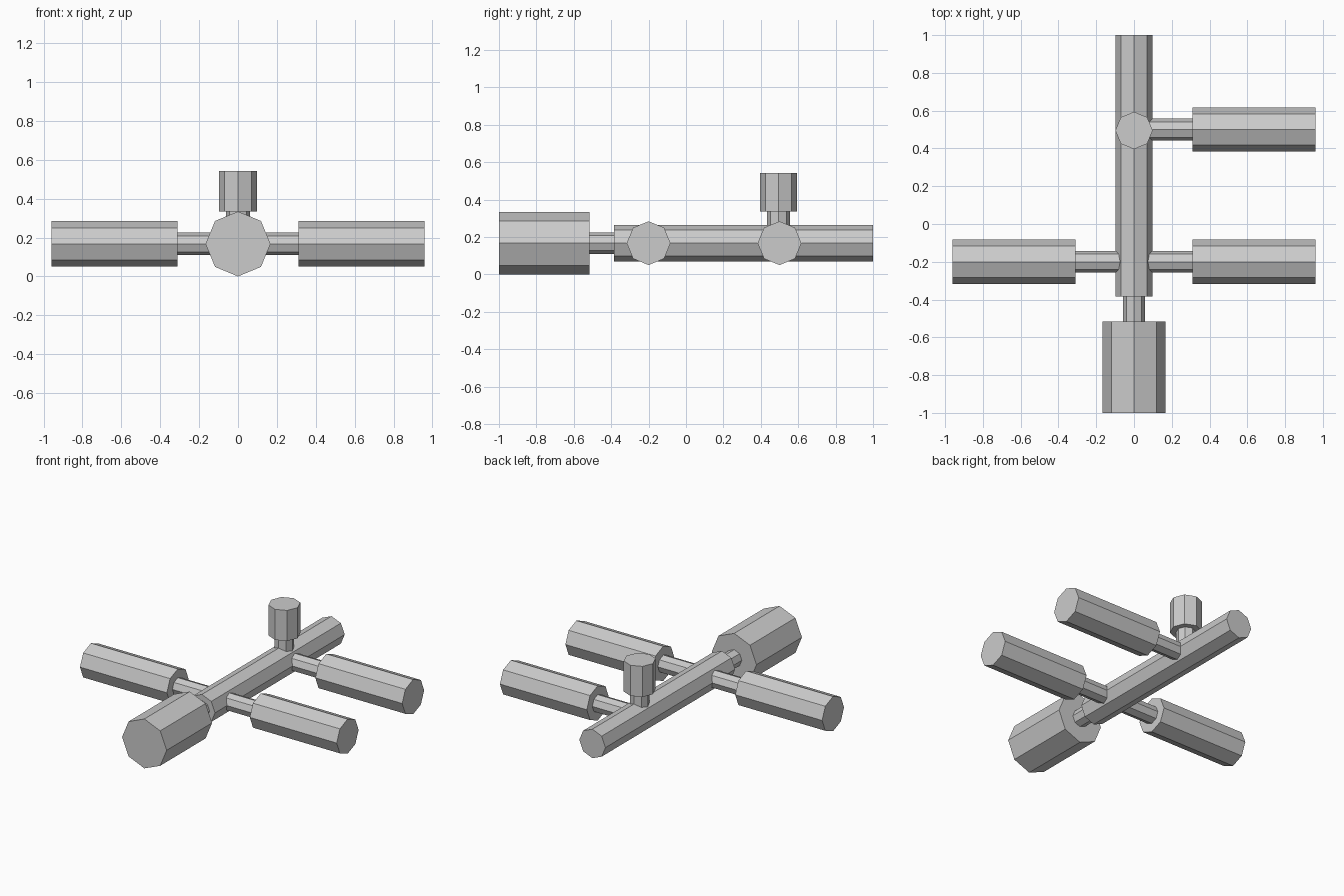
import bpy, bmesh
from math import cos, sin, pi
from mathutils import Vector

if "Cube" in bpy.data.objects:
    bpy.data.objects.remove(bpy.data.objects["Cube"])

SIDES = 8
AXIS_Z = 0.167          # height of the horizontal centre lines


def stepped_bar(name, origin, direction, profile):
    """Closed eight-sided turned bar; profile = (distance along axis, radius)."""
    d, o = Vector(direction), Vector(origin)
    u = Vector((0, 1, 0)) if abs(d.z) > 0.5 else Vector((0, 0, 1))
    v = d.cross(u)
    bm = bmesh.new()
    rings = []
    for dist, r in profile:
        rings.append([bm.verts.new(o + d * dist + (u * cos(a) + v * sin(a)) * r)
                      for a in (2 * pi * i / SIDES for i in range(SIDES))])
    for a, b in zip(rings, rings[1:]):
        for i in range(SIDES):
            j = (i + 1) % SIDES
            bm.faces.new((a[i], a[j], b[j], b[i]))
    bm.faces.new(rings[0])
    bm.faces.new(rings[-1])
    bmesh.ops.recalc_face_normals(bm, faces=bm.faces)
    mesh = bpy.data.meshes.new(name)
    bm.to_mesh(mesh)
    bm.free()
    obj = bpy.data.objects.new(name, mesh)
    bpy.context.collection.objects.link(obj)
    return obj


# Main shaft with narrow neck and thick front handle
stepped_bar("main_shaft", (0, 0, AXIS_Z), (0, -1, 0),
            [(-1.0, 0.098), (0.385, 0.098), (0.385, 0.057),
             (0.515, 0.057), (0.515, 0.167), (1.0, 0.167)])

# Side handles, each on a thin neck that starts inside the shaft
arm = [(0.0, 0.058), (0.31, 0.058), (0.31, 0.117), (0.96, 0.117)]
for name, side, y in (("front_left_handle", -1, -0.2),
                      ("front_right_handle", 1, -0.2),
                      ("rear_right_handle", 1, 0.5)):
    stepped_bar(name, (0, y, AXIS_Z), (side, 0, 0), arm)

# Upright knob on top of the shaft
stepped_bar("top_knob", (0, 0.495, AXIS_Z), (0, 0, 1),
            [(0.0, 0.061), (0.168, 0.061), (0.168, 0.099), (0.375, 0.099)])
